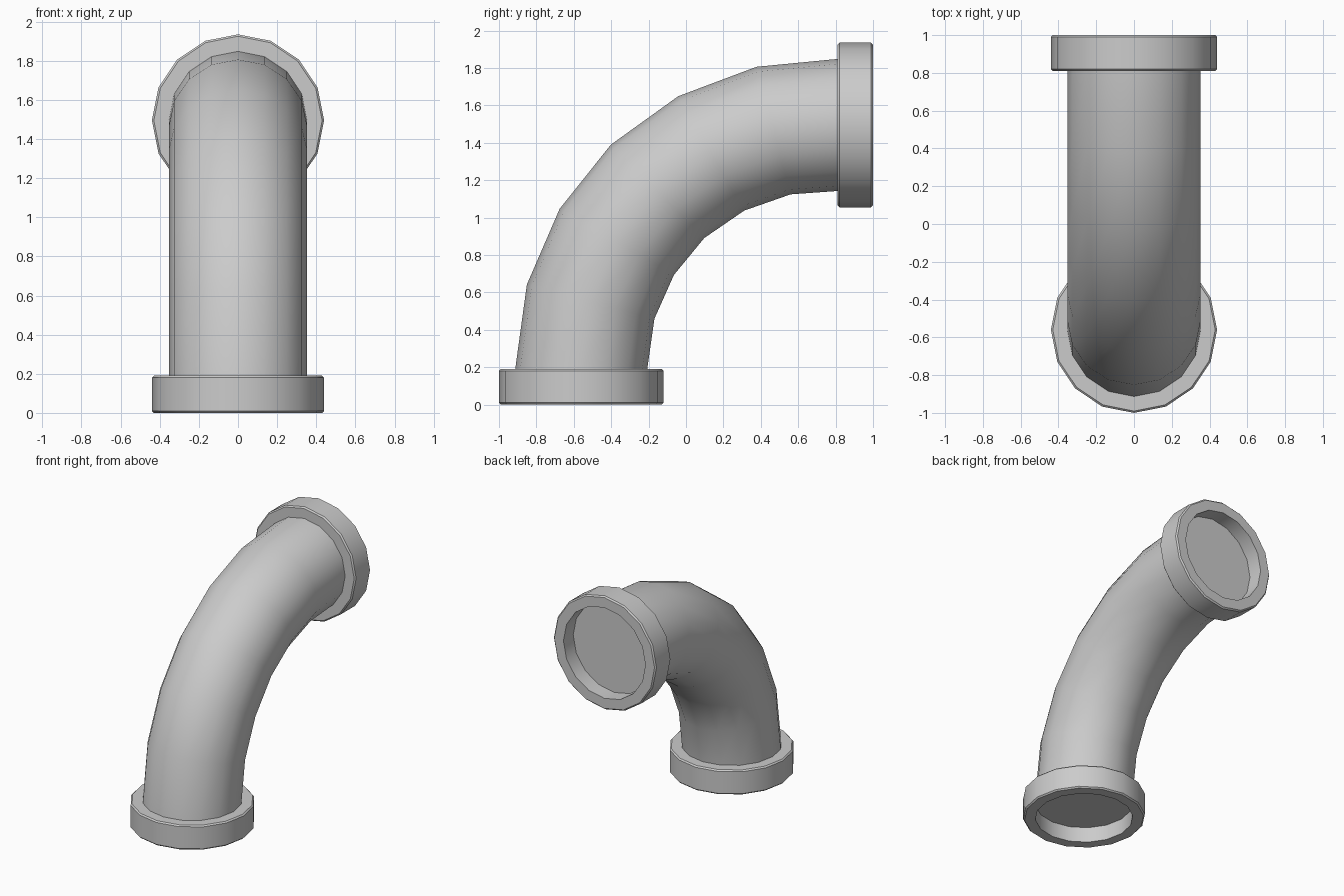
import bpy, bmesh, math
from mathutils import Vector

if "Cube" in bpy.data.objects:
    bpy.data.objects.remove(bpy.data.objects["Cube"])

SIDES = 16
X = Vector((1, 0, 0))


def ring(bm, centre, side, radius):
    """Ring of vertices in the plane spanned by X and side."""
    return [bm.verts.new(centre + radius * (math.cos(a) * X + math.sin(a) * side))
            for a in (2 * math.pi * i / SIDES for i in range(SIDES))]


def bridge(bm, rings):
    for r0, r1 in zip(rings, rings[1:]):
        for i in range(SIDES):
            j = (i + 1) % SIDES
            bm.faces.new((r0[i], r0[j], r1[j], r1[i]))


def finish(bm, name):
    me = bpy.data.meshes.new(name)
    bm.to_mesh(me)
    bm.free()
    ob = bpy.data.objects.new(name, me)
    bpy.context.collection.objects.link(ob)
    bpy.ops.object.select_all(action='DESELECT')
    ob.select_set(True)
    bpy.context.view_layer.objects.active = ob
    bpy.ops.object.shade_smooth_by_angle(angle=math.radians(30))
    return ob


# Curved pipe: centre line points (y, z), one ring every 15 degrees
path = [(-0.56, 0.19), (-0.51, 0.55), (-0.37, 0.87), (-0.152, 1.14),
        (0.135, 1.343), (0.468, 1.465), (0.81, 1.495)]
bm = bmesh.new()
rings = []
for k, (y, z) in enumerate(path):
    a = math.radians(15 * k)
    rings.append(ring(bm, Vector((0, y, z)), Vector((0, math.cos(a), -math.sin(a))), 0.353))
bridge(bm, rings)
bmesh.ops.recalc_face_normals(bm, faces=bm.faces)
# Make sure the open tube faces outward
f = bm.faces[0]
if f.normal.dot(f.calc_center_median() - Vector((0, -0.535, 0.37))) < 0:
    bmesh.ops.reverse_faces(bm, faces=bm.faces)
finish(bm, "elbow_pipe")

# Collar profile (radius, depth from the open end), with a shallow capped recess
profile = [(0.352, 0.12), (0.352, 0.0), (0.43, 0.0), (0.44, 0.01),
           (0.44, 0.18), (0.43, 0.19), (0.352, 0.19)]


def collar(name, end, inward, side):
    bm = bmesh.new()
    rings = [ring(bm, end + inward * d, side, r) for r, d in profile]
    bridge(bm, rings)
    bm.faces.new(rings[0])
    bm.faces.new(rings[-1])
    bmesh.ops.recalc_face_normals(bm, faces=bm.faces)
    finish(bm, name)


collar("lower_collar", Vector((0, -0.56, 0)), Vector((0, 0, 1)), Vector((0, 1, 0)))
collar("upper_collar", Vector((0, 1, 1.495)), Vector((0, -1, 0)), Vector((0, 0, 1)))
